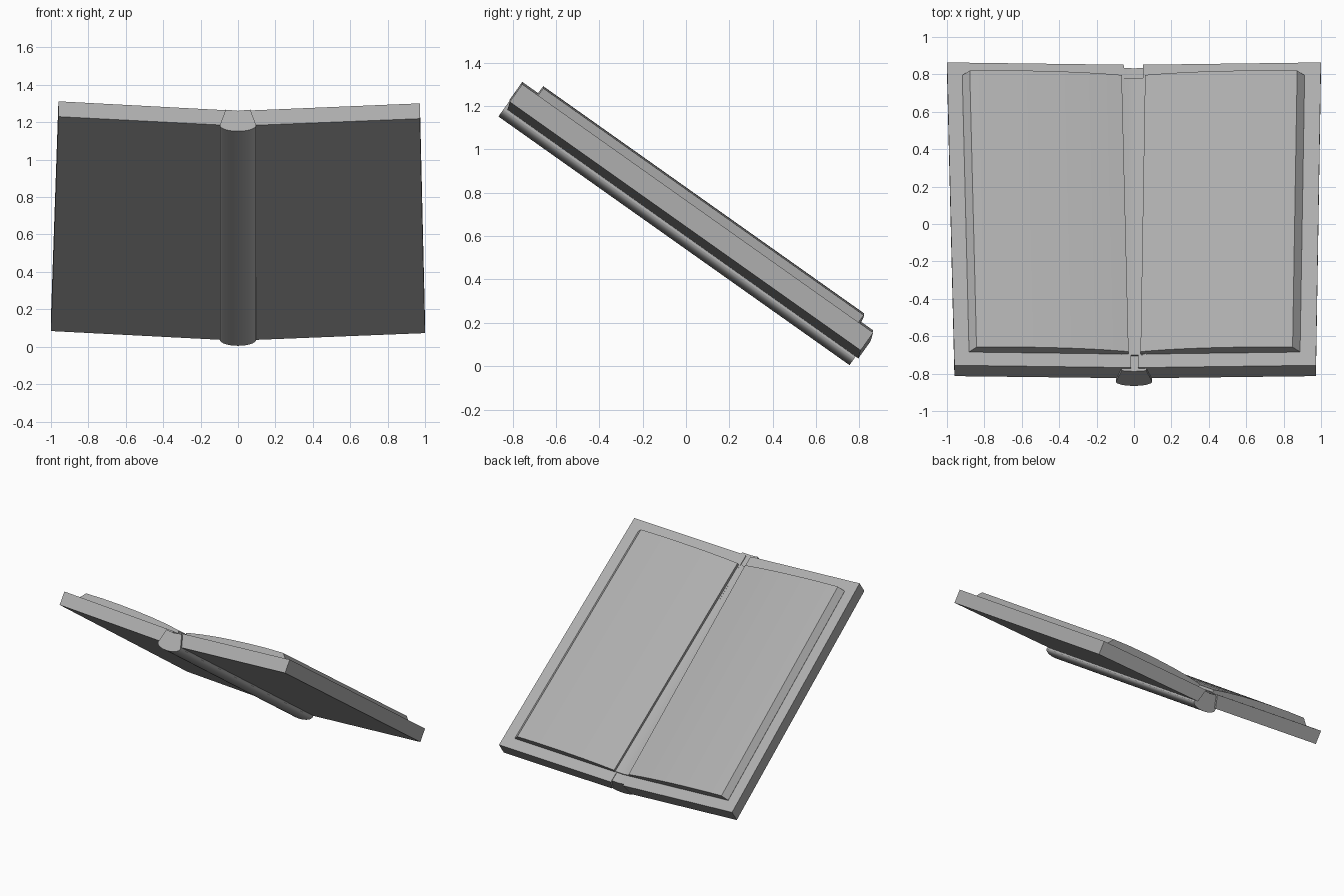
import bpy
import bmesh
import math
from mathutils import Matrix, Vector

if "Cube" in bpy.data.objects:
    bpy.data.objects.remove(bpy.data.objects["Cube"])

TILT = Matrix.Rotation(math.radians(-35.3), 4, "X")
MIDDLE = -0.366      # centre of the book along its length
SHADE = (0.42, 0.42, 0.42, 1)

grey = bpy.data.materials.new("plain_grey")
grey.use_nodes = True
grey.diffuse_color = SHADE
grey.node_tree.nodes["Principled BSDF"].inputs["Base Color"].default_value = SHADE


def extrude_profile(name, profile, start, end, side=1, swing=0.0, lift=0.0):
    """Extrude an (x, height) profile along the book, swing it sideways and tilt it."""
    bm = bmesh.new()
    rings = []
    for along in (start, end):
        ring = []
        for x, n in profile:
            px = x + swing * (along - MIDDLE)
            pv = along - swing * x
            ring.append(bm.verts.new(TILT @ Vector((side * px, pv, n + lift * x))))
        rings.append(ring)
    bm.faces.new(rings[0])
    bm.faces.new(rings[1])
    count = len(profile)
    for i in range(count):
        j = (i + 1) % count
        bm.faces.new((rings[0][i], rings[0][j], rings[1][j], rings[1][i]))
    bmesh.ops.recalc_face_normals(bm, faces=bm.faces)
    mesh = bpy.data.meshes.new(name)
    bm.to_mesh(mesh)
    bm.free()
    mesh.materials.append(grey)
    obj = bpy.data.objects.new(name, mesh)
    bpy.context.collection.objects.link(obj)
    bpy.ops.object.select_all(action="DESELECT")
    obj.select_set(True)
    bpy.context.view_layer.objects.active = obj
    bpy.ops.object.shade_smooth_by_angle(angle=math.radians(25))


# Rounded spine with a shallow valley on its inner side
arc = [(0.097 * math.cos(a), 0.479 + 0.039 * math.sin(a))
       for a in [math.pi + math.pi * i / 16 for i in range(17)]]
extrude_profile("spine", arc + [(0.066, 0.581), (0, 0.574), (-0.066, 0.581)], -1.372, 0.613)

# Gutter strip between the two page blocks
extrude_profile("page_gutter", [(-0.07, 0.56), (0.07, 0.56), (0.07, 0.592),
                                (0.02, 0.584), (-0.02, 0.584), (-0.07, 0.592)], -1.272, 0.54)

# Covers and page blocks, each half swung slightly about the spine
pages = [(0.047, 0.575), (0.9, 0.618), (0.9, 0.63), (0.86, 0.672), (0.72, 0.671),
         (0.57, 0.665), (0.43, 0.656), (0.3, 0.645), (0.18, 0.631), (0.1, 0.619), (0.047, 0.61)]
for label, side, width, swing, lift in (("right", -1, 0.98, 0.02, 0.002),
                                        ("left", 1, 0.986, 0.0135, -0.007)):
    cover = [(0.065, 0.489), (width, 0.532), (width, 0.632), (0.035, 0.586)]
    extrude_profile(label + "_cover", cover, -1.355, 0.629, side, swing, lift)
    extrude_profile(label + "_pages", pages, -1.267, 0.545, side, swing, lift)
